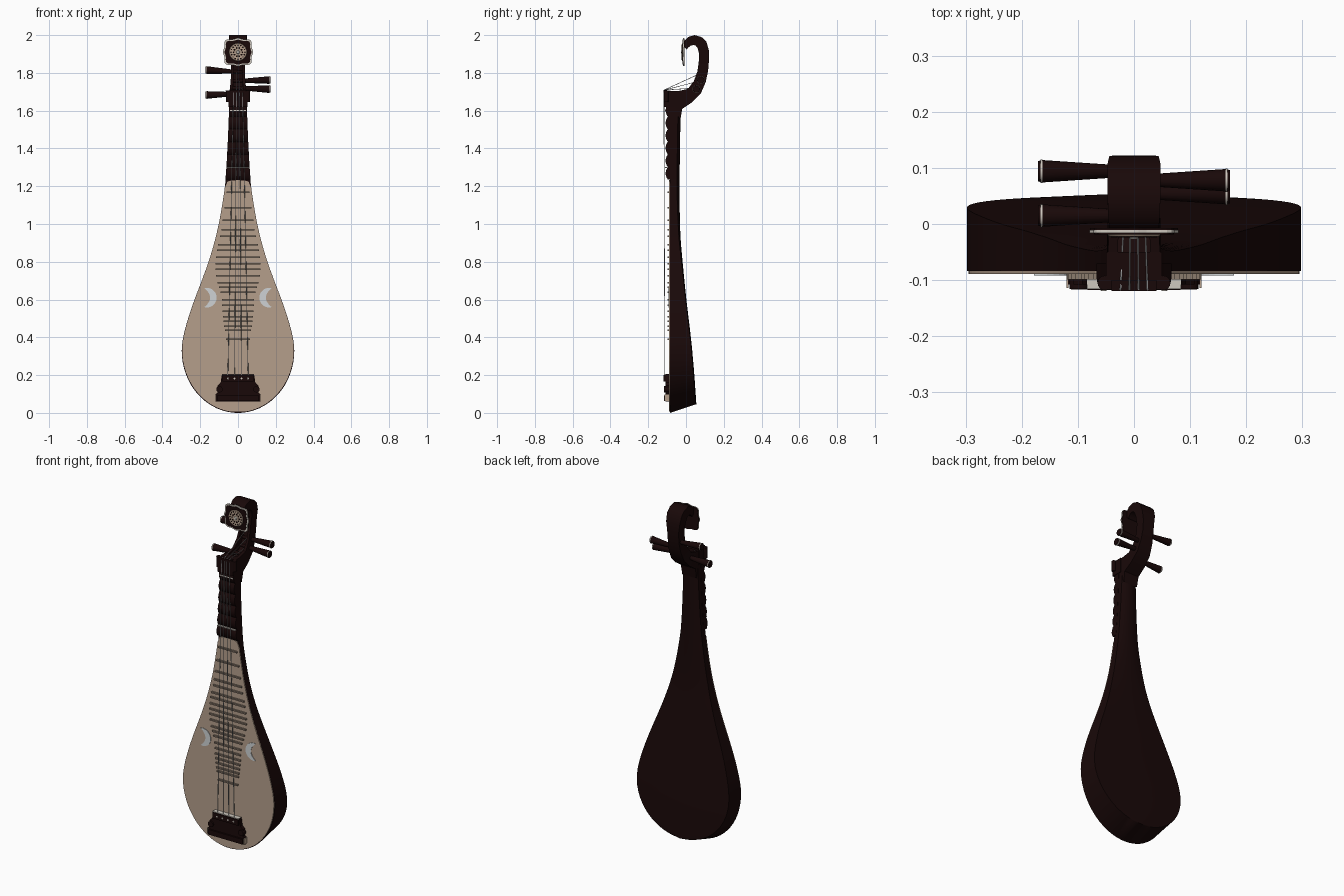
import bpy, bmesh, math
from mathutils import Vector

if "Cube" in bpy.data.objects:
    bpy.data.objects.remove(bpy.data.objects["Cube"])


def material(name, rgb):
    m = bpy.data.materials.new(name)
    m.diffuse_color = (*rgb, 1)
    m.use_nodes = True
    m.node_tree.nodes["Principled BSDF"].inputs["Base Color"].default_value = m.diffuse_color
    return m


WOOD = material("dark rosewood", (0.0095, 0.0025, 0.0025))
BOARD = material("tan soundboard", (0.46, 0.345, 0.26))
FRET = material("weathered bamboo", (0.26, 0.20, 0.155))
BONE = material("pale bone", (0.62, 0.58, 0.52))
SILVER = material("silver grey inlay", (0.62, 0.65, 0.66))
STRING = material("silver string", (0.45, 0.46, 0.47))


def finish(name, bm, mat, smooth=None):
    bmesh.ops.recalc_face_normals(bm, faces=bm.faces)
    me = bpy.data.meshes.new(name)
    bm.to_mesh(me)
    bm.free()
    me.materials.append(mat)
    ob = bpy.data.objects.new(name, me)
    bpy.context.collection.objects.link(ob)
    if smooth:
        bpy.context.view_layer.objects.active = ob
        ob.select_set(True)
        bpy.ops.object.shade_smooth_by_angle(angle=math.radians(smooth))
        ob.select_set(False)
    return ob


def loft(name, rings, mat, smooth=None):
    bm = bmesh.new()
    vs = [[bm.verts.new(p) for p in r] for r in rings]
    n = len(rings[0])
    for a, b in zip(vs, vs[1:]):
        for i in range(n):
            j = (i + 1) % n
            bm.faces.new((a[i], a[j], b[j], b[i]))
    bm.faces.new(vs[0])
    bm.faces.new(vs[-1])
    return finish(name, bm, mat, smooth)


def plate(name, pts, y0, y1, mat, smooth=None):
    """Front outline (x, z) given thickness from y0 to y1."""
    return loft(name, [[(x, y, z) for x, z in pts] for y in (y0, y1)], mat, smooth)


def box(name, x0, x1, y0, y1, z0, z1, mat):
    return plate(name, [(x0, z0), (x1, z0), (x1, z1), (x0, z1)], y0, y1, mat)


def rod(name, p, q, r0, r1, mat, n=6):
    p, q = Vector(p), Vector(q)
    d = (q - p).normalized()
    u = d.orthogonal().normalized()
    v = d.cross(u)
    ring = lambda c, r: [c + (u * math.cos(t) + v * math.sin(t)) * r
                         for t in (2 * math.pi * i / n for i in range(n))]
    return loft(name, [ring(p, r0), ring(q, r1)], mat, 40)


def curve(table, z):
    """Catmull-Rom interpolation in a table of (z, value)."""
    if z <= table[0][0]:
        return table[0][1]
    for i in range(len(table) - 1):
        (a, va), (b, vb) = table[i], table[i + 1]
        if z <= b:
            pa, na = table[max(i - 1, 0)], table[min(i + 2, len(table) - 1)]
            m0 = (vb - pa[1]) / (b - pa[0]) * (b - a)
            m1 = (na[1] - va) / (na[0] - a) * (b - a)
            t = (z - a) / (b - a)
            return ((2*t**3 - 3*t*t + 1) * va + (t**3 - 2*t*t + t) * m0
                    + (3*t*t - 2*t**3) * vb + (t**3 - t*t) * m1)
    return table[-1][1]


WIDTH = [(0.25, .291), (0.33, .298), (0.4, .29), (0.5, .264), (0.6, .23), (0.7, .192), (0.8, .156),
         (0.9, .126), (1.0, .102), (1.1, .084), (1.22, .067), (1.4, .055), (1.64, .045)]
BACK = [(0, .055), (0.2, .043), (0.33, .033), (0.45, .02), (0.6, .002), (0.8, -.018),
        (0.95, -.03), (1.2, -.034), (1.64, -.028)]


def width(z):
    if z < 0.33:
        return .298 * math.sqrt(max(0, 1 - ((.33 - z) / .33) ** 2))
    return curve(WIDTH, z)


# Pear-shaped body running into the neck, with the back leaning up at the base
low = [.33 * (1 - math.cos(math.pi / 2 * i / 16)) for i in range(1, 17)]
levels = [0.0004] + low + [.33 + 1.30 * i / 44 for i in range(1, 45)]
rings = []
for z in levels:
    w, yb = width(z), curve(BACK, z)
    dome = .004 + .010 * min(1, max(0, (z - .7) / .5))
    lift = .045 * max(0, 1 - z / .3)
    ring = [(-w, -.084, z), (w, -.084, z)]
    for i in range(9):
        s = 1 - i / 4
        ring.append((w * s, yb - dome * s * s, z + lift))
    rings.append(ring)
loft("body", rings, WOOD, 35)

# Soundboard with an arched top edge
zs = [z + .006 for z in levels if z < 1.21]
right = [(width(z - .004) * .99, z) for z in zs]
arch = [(.06 * math.cos(math.pi * i / 8), 1.22 + .012 * math.sin(math.pi * i / 8)) for i in range(1, 8)]
plate("soundboard", right + arch + [(-x, z) for x, z in reversed(right)], -.084, -.089, BOARD)

# Neck front with six scalloped upper frets; pale caps on the end ones
N = 6
bumps = []
for i in range(N * 10 + 1):
    z = 1.235 + .40 * i / (N * 10)
    y = -.096 - .012 * abs(math.sin(math.pi * i / 10)) ** 0.8
    w = width(z) + .001
    bumps.append([(-w, -.07, z), (w, -.07, z), (w, y, z), (-w, y, z)])
loft("upper_frets", bumps, WOOD, 35)
for z in (1.30, 1.60):
    w = width(z) - .003
    box("upper_fret_cap", -w, w, -.110, -.100, z - .003, z + .003, BONE)

# Bamboo frets on the soundboard
FRET_Z = [1.167, 1.087, 1.02, .97, .934, .89, .86, .823, .79, .76, .727, .69, .664, .638,
          .60, .569, .537, .51, .484, .458, .437, .389]
FRET_W = [(.389, .064), (.437, .07), (.51, .08), (.62, .088), (.69, .108), (.76, .12),
          (.86, .112), (.934, .094), (1.02, .082), (1.167, .06)]
for z in FRET_Z:
    w = curve(FRET_W, z)
    box("bamboo_fret", -w, w, -.099, -.088, z - .004, z + .004, FRET)

# Crescent inlays
for s in (-1, 1):
    pts = []
    for i in range(17):
        t = math.radians(-105 + 210 * i / 16)
        pts.append((.165 - .052 * math.cos(t), .61 + .052 * math.sin(t)))
    for i in range(1, 14):
        k = 1 - 2 * i / 14
        pts.append((.1785 - .031 * (1 - k * k), .61 + .05 * k))
    plate("crescent_inlay", [(s * x, z) for x, z in pts], -.088, -.092, SILVER)

# Bridge: stepped dark block with pale beads and end trim
half = [(.118, .06), (.118, .10), (.108, .105), (.108, .145), (.092, .16), (.085, .205)]
plate("bridge", half + [(-x, z) for x, z in reversed(half)], -.088, -.108, WOOD)
box("bridge_foot", -.112, .112, -.117, -.1, .062, .092, WOOD)
box("bridge_top", -.083, .083, -.118, -.1, .165, .2, WOOD)
box("bridge_trim", -.084, .084, -.116, -.09, .202, .206, BONE)
for i in range(4):
    x = (i - 1.5) * .036
    rod("string_bead", (x, -.116, .182), (x, -.1195, .182), .006, .005, BONE, 10)
for s in (-1, 1):
    x0, x1 = sorted((s * .117, s * .12))
    box("bridge_end", x0, x1, -.114, -.09, .064, .098, BOARD)
    rod("bridge_scroll", (s * .098, -.088, .125), (s * .098, -.116, .125), .017, .017, WOOD, 14)

# Nut block at the top of the neck, with rounded side lobes
box("nut_block", -.050, .050, -.117, -.05, 1.62, 1.705, WOOD)
box("nut", -.04, .04, -.119, -.1, 1.695, 1.709, WOOD)
for s in (-1, 1):
    rod("nut_lobe", (s * .052, -.105, 1.645), (s * .052, -.105, 1.706), .011, .013, WOOD, 16)

# Peg box and curled head: outer y,z, inner y,z, half width, slot depth
HEAD = [(-.03, 1.55, -.09, 1.66, .045, .02), (-.02, 1.61, -.085, 1.70, .048, .02),
        (.03, 1.643, -.04, 1.704, .046, .6), (.078, 1.69, .01, 1.715, .043, .6),
        (.104, 1.75, .042, 1.757, .039, .6), (.117, 1.81, .061, 1.81, .036, .6),
        (.122, 1.87, .068, 1.865, .037, .3), (.121, 1.92, .068, 1.905, .044, .02),
        (.108, 1.965, .062, 1.930, .047, .02), (.082, 1.99, .052, 1.944, .047, .02),
        (.045, 2.0, .04, 1.948, .047, .02), (.012, 1.99, .024, 1.944, .046, .02),
        (-.008, 1.97, .012, 1.934, .044, .02), (-.014, 1.94, .004, 1.924, .043, .02)]
rings = []
for oy, oz, iy, iz, w, d in HEAD:
    fy, fz, s = iy + (oy - iy) * d, iz + (oz - iz) * d, w * .62
    rings.append([(-w, oy, oz), (w, oy, oz), (w, iy, iz), (s, iy, iz),
                  (s, fy, fz), (-s, fy, fz), (-s, iy, iz), (-w, iy, iz)])
loft("peg_box_and_head", rings, WOOD, 35)


# Head ornament: scalloped dark plate with pale rim and flower
def scallop(rx, rz, cz=1.91, n=64):
    pts = []
    for i in range(n):
        t = 2 * math.pi * i / n
        c, s = math.cos(t), math.sin(t)
        k = (abs(c) ** 4 + abs(s) ** 4) ** -.25 * (1 + .045 * math.cos(8 * t))
        pts.append((rx * k * c, cz + rz * k * s))
    return pts


plate("ornament_back", scallop(.075, .070), -.007, -.012, WOOD)
plate("ornament_rim", scallop(.076, .071), -.011, -.016, BONE)
plate("ornament_plate", scallop(.068, .063), -.012, -.019, WOOD)
rod("ornament_disc", (0, -.018, 1.91), (0, -.022, 1.91), .048, .045, BOARD, 24)
for count, radius, size in ((16, .037, .0045), (10, .023, .005)):
    for i in range(count):
        t = 2 * math.pi * i / count
        x, z = radius * math.cos(t), 1.91 + radius * math.sin(t)
        rod("flower_petal", (x, -.02, z), (x, -.024, z), size, size * .8, WOOD, 8)
rod("flower_centre", (0, -.02, 1.91), (0, -.027, 1.91), .011, .007, BONE, 12)

# Tuning pegs with pale caps: side, y, z at the box, z at the tip
PEGS = [(-1, .094, 1.803, 1.815), (1, .078, 1.757, 1.762), (1, .055, 1.72, 1.714), (-1, .015, 1.69, 1.683)]
for s, y, z0, z1 in PEGS:
    rod("tuning_peg", (-s * .03, y, z0), (s * .164, y, z1), .007, .020, WOOD, 16)
    rod("peg_cap", (s * .163, y, z1), (s * .167, y, z1), .021, .021, BONE, 16)
    rod("peg_tip", (s * .166, y, z1), (s * .171, y, z1), .0195, .018, WOOD, 16)

# Strings from the bridge over the nut to the pegs
for i in range(4):
    k = i - 1.5
    top = (k * .016, -.117, 1.709)
    rod("string", (k * .036, -.112, .19), top, .0018, .0018, STRING)
    s, y, z0, z1 = PEGS[(3, 0, 1, 2)[i]]
    rod("string_tail", top, (k * .012, y - .005, z0), .0016, .0016, STRING)
